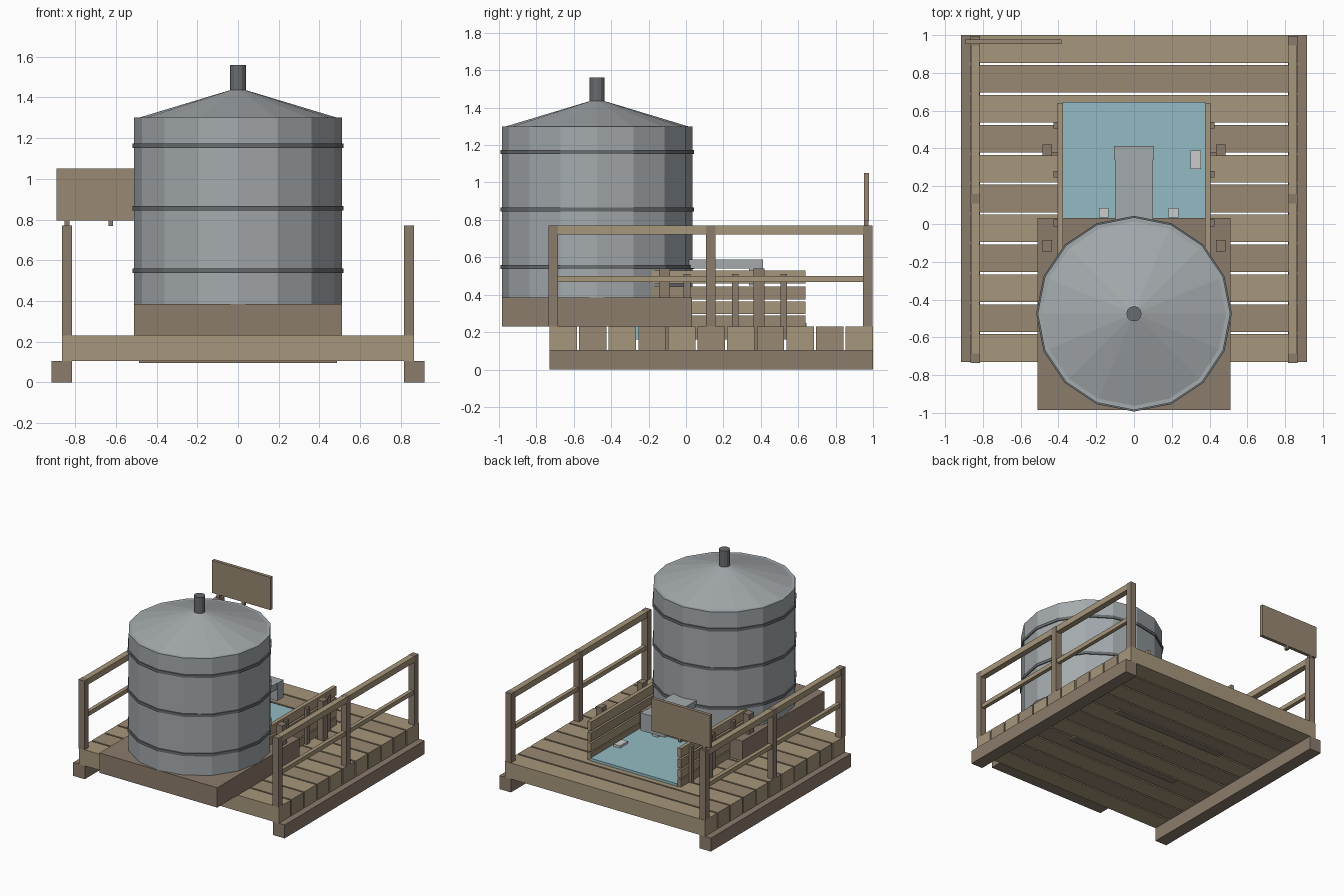
import bpy, math

def mat(name, r, g, b):
    m = bpy.data.materials.new(name)
    m.diffuse_color = (r, g, b, 1)
    return m

LIGHT = mat("light_wood", 0.39, 0.31, 0.20)
MID = mat("mid_wood", 0.32, 0.25, 0.17)
DARK = mat("dark_wood", 0.26, 0.20, 0.15)
WATER = mat("water", 0.29, 0.50, 0.55)
METAL = mat("metal", 0.37, 0.40, 0.42)
STEEL = mat("dark_metal", 0.14, 0.15, 0.16)
PALE = mat("pale", 0.65, 0.67, 0.67)

def box(name, x0, x1, y0, y1, z0, z1, m):
    v = [(x, y, z) for x in (x0, x1) for y in (y0, y1) for z in (z0, z1)]
    f = [(0, 1, 3, 2), (4, 6, 7, 5), (0, 4, 5, 1), (2, 3, 7, 6), (0, 2, 6, 4), (1, 5, 7, 3)]
    me = bpy.data.meshes.new(name)
    me.from_pydata(v, [], f)
    me.materials.append(m)
    o = bpy.data.objects.new(name, me)
    bpy.context.collection.objects.link(o)
    return o

def pair(name, x0, x1, *rest):
    # same box on the right and left sides
    box(name + "_right", x0, x1, *rest)
    box(name + "_left", -x1, -x0, *rest)

def cone(name, n, r0, r1, z0, z1, m, y=-0.475):
    bpy.ops.mesh.primitive_cone_add(vertices=n, radius1=r0, radius2=r1, depth=z1 - z0,
                                    location=(0, y, (z0 + z1) / 2))
    o = bpy.context.object
    o.name = name
    o.data.materials.append(m)

# Runners and deck planks
pair("runner", 0.815, 0.915, -0.73, 1.0, 0, 0.105, DARK)
pitch = 1.742 / 11
for i in range(11):
    y = -0.73 + i * pitch
    box(f"deck_plank_{i}", -0.865, 0.865, y, y + pitch - 0.012, 0.105, 0.23, (LIGHT, MID)[i % 2])

# Railings
for i, y in enumerate((-0.735, 0.108, 0.946)):
    pair(f"rail_post_{i}", 0.815, 0.865, y, y + 0.05, 0.23, 0.77, DARK)
pair("top_rail", 0.817, 0.863, -0.70, 0.96, 0.722, 0.769, LIGHT)
pair("middle_rail", 0.825, 0.855, -0.70, 0.96, 0.467, 0.5, LIGHT)

# Tank with hoops, roof and vent
box("tank_base", -0.51, 0.51, -0.985, 0.032, 0.23, 0.385, DARK)
cone("tank_body", 16, 0.51, 0.51, 0.385, 1.3, METAL)
for i, z in enumerate((0.548, 0.855, 1.162)):
    cone(f"tank_hoop_{i}", 16, 0.518, 0.518, z - 0.011, z + 0.011, STEEL)
cone("tank_roof", 16, 0.487, 0, 1.3, 1.447, METAL)
cone("roof_vent", 12, 0.04, 0.04, 1.43, 1.56, STEEL)

# Basin: water, plank walls, battens, posts and cross beams
box("basin_water", -0.375, 0.375, -0.28, 0.645, 0.16, 0.25, WATER)
for i, (z0, z1) in enumerate(((0.16, 0.288), (0.297, 0.363), (0.375, 0.445), (0.46, 0.53))):
    pair(f"basin_wall_{i}", 0.375, 0.405, -0.19, 0.64, z0, z1, (MID, LIGHT)[i % 2])
for i, y in enumerate((0.005, 0.263, 0.538 - 0.015)):
    pair(f"wall_batten_{i}", 0.405, 0.425, y - 0.018, y + 0.018, 0.16, 0.51, DARK)
for i, y in enumerate((-0.115, 0.39)):
    pair(f"basin_post_{i}", 0.435, 0.485, y - 0.03, y + 0.03, 0.1, 0.54, DARK)
    box(f"basin_beam_{i}", -0.485, 0.485, y - 0.03, y + 0.03, 0.095, 0.155, DARK)

# Spout feeding the basin
box("spout", -0.1, 0.1, -0.02, 0.36, 0.54, 0.588, METAL)
box("spout_lip", -0.105, 0.105, 0.338, 0.412, 0.45, 0.588, METAL)

# Floating blocks
for i, (x0, x1, y0, y1) in enumerate(((0.3, 0.355, 0.29, 0.388), (-0.185, -0.135, 0.034, 0.085),
                                      (0.183, 0.235, 0.034, 0.085))):
    box(f"float_{i}", x0, x1, y0, y1, 0.245, 0.268, PALE)

# Sign board on pegs
box("sign_board", -0.892, -0.385, 0.952, 0.978, 0.795, 1.05, MID)
for i, x in enumerate((-0.84, -0.625)):
    box(f"sign_peg_{i}", x - 0.012, x + 0.012, 0.953, 0.977, 0.768, 0.8, DARK)
